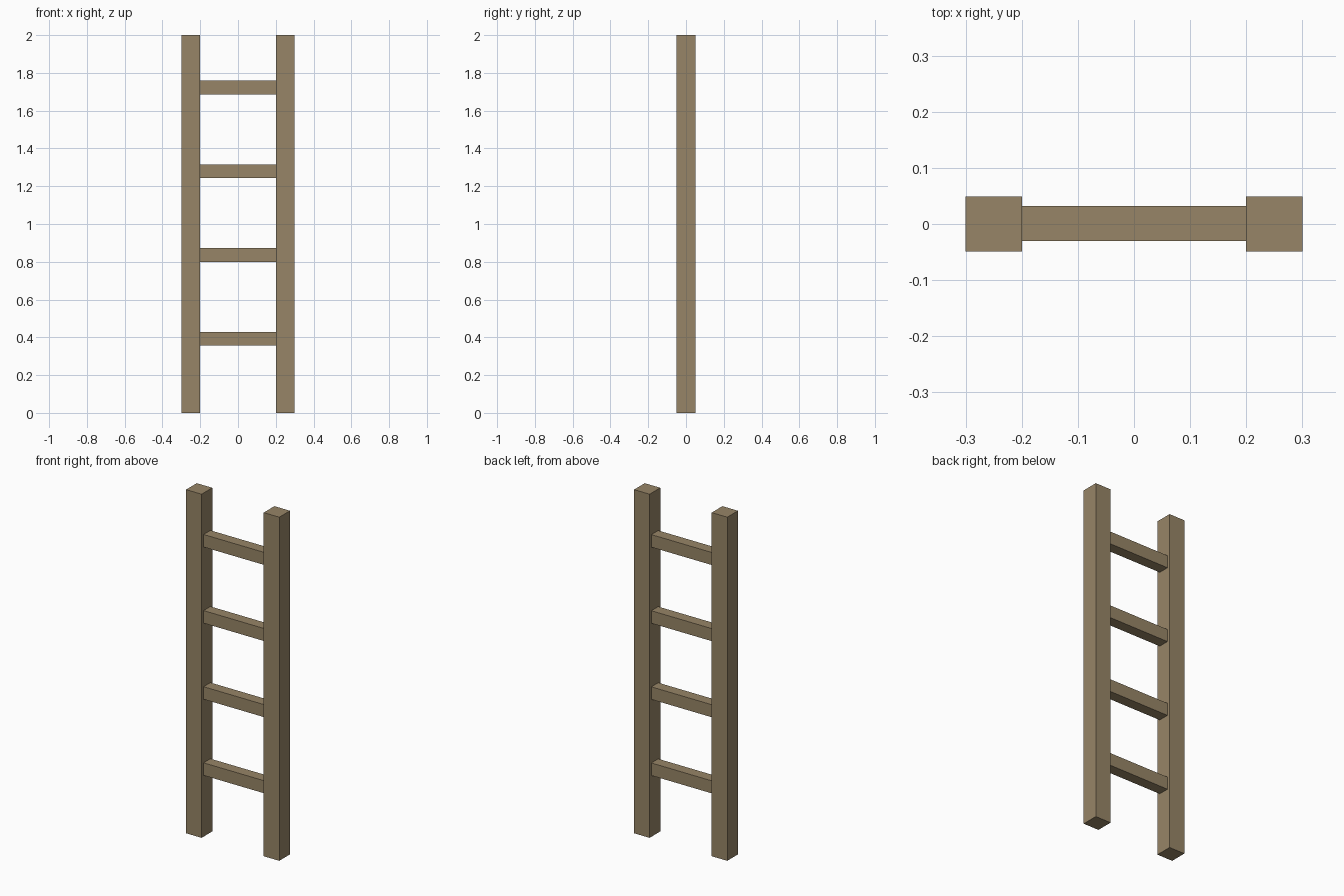
import bpy

if "Cube" in bpy.data.objects:
    bpy.data.objects.remove(bpy.data.objects["Cube"])

wood = bpy.data.materials.new("wood")
wood.diffuse_color = (0.31, 0.235, 0.135, 1)
wood.use_nodes = True
wood.node_tree.nodes["Principled BSDF"].inputs["Base Color"].default_value = wood.diffuse_color


def box(name, size, center):
    bpy.ops.mesh.primitive_cube_add(size=1, location=center)
    ob = bpy.context.object
    ob.name = name
    ob.scale = size
    bpy.ops.object.transform_apply(location=False, rotation=False, scale=True)
    ob.data.materials.append(wood)
    return ob


# Two upright rails
for side, x in (("left", -0.25), ("right", 0.25)):
    box(f"{side}_rail", (0.1, 0.098, 2.0), (x, 0, 1.0))

# Four evenly spaced rungs between the rails
for i in range(4):
    box(f"rung_{i + 1}", (0.4, 0.063, 0.073), (0, 0.001, 0.393 + i * 0.443))
